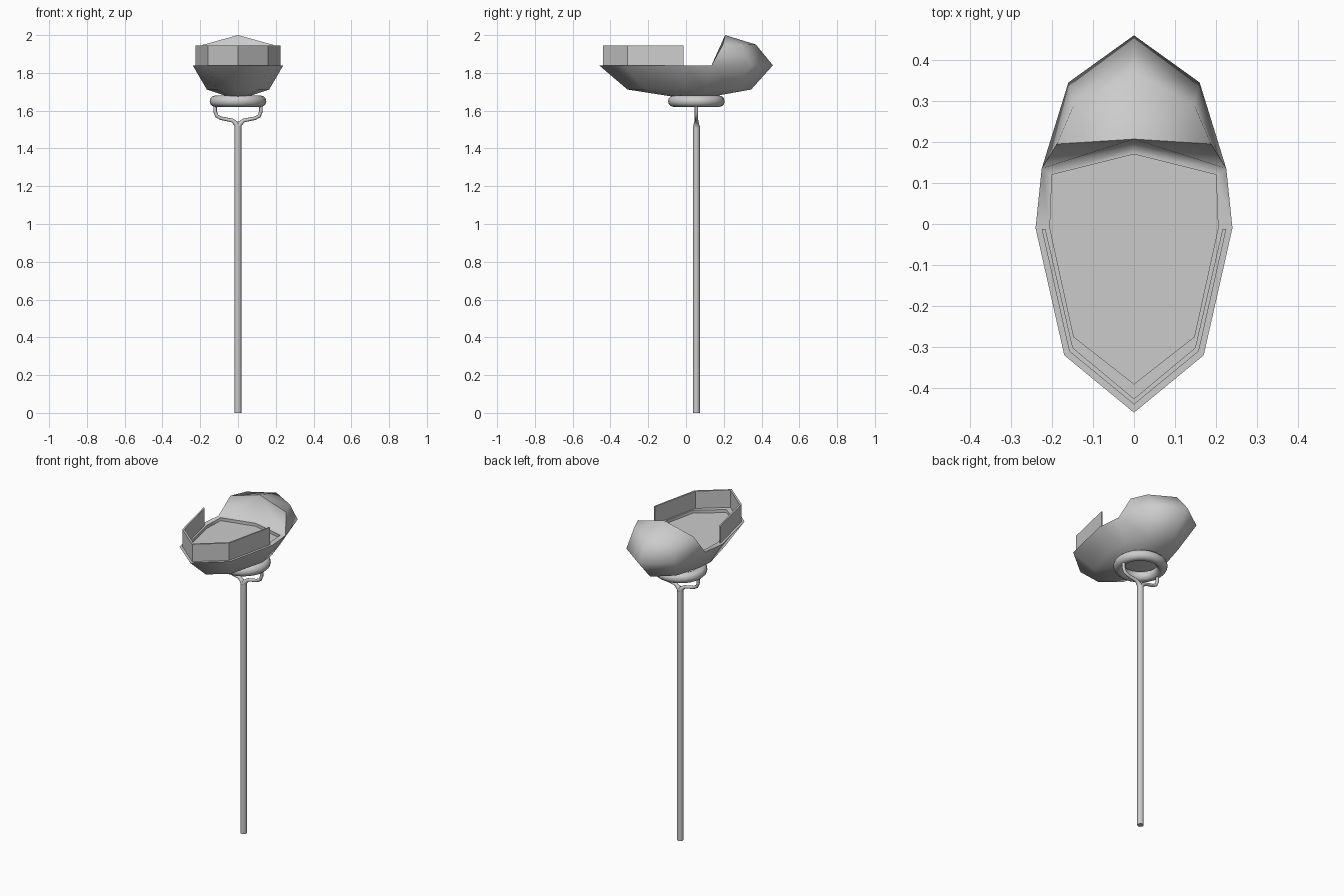
import bpy, bmesh, math

if "Cube" in bpy.data.objects:
    bpy.data.objects.remove(bpy.data.objects["Cube"], do_unlink=True)

GREY = (0.6, 0.6, 0.6, 1)
grey = bpy.data.materials.new("light grey")
grey.use_nodes = True
grey.diffuse_color = GREY
grey.node_tree.nodes["Principled BSDF"].inputs["Base Color"].default_value = GREY

RIM = 1.84      # height of the basket rim
POLE_Y = 0.055  # pole axis


def finish(obj, name, angle):
    obj.name = name
    obj.data.materials.append(grey)
    bpy.ops.object.select_all(action="DESELECT")
    obj.select_set(True)
    bpy.context.view_layer.objects.active = obj
    bpy.ops.object.shade_smooth_by_angle(angle=math.radians(angle))


def mesh_object(bm, name, angle):
    bmesh.ops.recalc_face_normals(bm, faces=bm.faces)
    mesh = bpy.data.meshes.new(name)
    bm.to_mesh(mesh)
    bm.free()
    obj = bpy.data.objects.new(name, mesh)
    bpy.context.collection.objects.link(obj)
    finish(obj, name, angle)


def loop(half):
    """Full outline from the half that runs front tip to back tip."""
    return half + [(-x, y) for x, y in reversed(half[1:-1])]


def ring(bm, points, z):
    return [bm.verts.new((x, y, z)) for x, y in points]


def bridge(bm, a, b):
    n = len(a)
    for i in range(n):
        j = (i + 1) % n
        bm.faces.new((a[i], a[j], b[j], b[i]))


# Basket shell with recessed floor and closed hood
bm = bmesh.new()
rim = ring(bm, loop([(0, -.46), (.17, -.32), (.24, -.01), (.225, .135), (.16, .345), (0, .46)]), RIM)
belly = ring(bm, loop([(0, -.31), (.11, -.22), (.165, 0), (.155, .1), (.11, .25), (0, .345)]), 1.712)
bridge(bm, rim, belly)
keel = bm.verts.new((0, 0.04, 1.657))
for i in range(len(belly)):
    bm.faces.new((belly[i], belly[(i + 1) % len(belly)], keel))

floor_outline = loop([(0, -.39), (.147, -.275), (.205, -.01), (.2, .12), (0, .17)])
lip = ring(bm, floor_outline, RIM)
floor = ring(bm, floor_outline, RIM - .018)
bridge(bm, lip, floor)
bm.faces.new(floor)

wall_foot = bm.verts.new((0, .19, RIM))
deck = rim[:4] + [wall_foot] + rim[7:]
bridge(bm, deck, lip)

# Hood: shoulders, back ridge and peak
peak = bm.verts.new((0, .207, 2))
ridge = bm.verts.new((0, .37, 1.95))
for side, low in ((1, rim[3:6]), (-1, [rim[7], rim[6], rim[5]])):
    shoulder = bm.verts.new((side * .188, .195, 1.948))
    bend = bm.verts.new((side * .147, .29, 1.948))
    bm.faces.new((low[0], low[1], bend, shoulder))
    bm.faces.new((low[1], low[2], ridge, bend))
    bm.faces.new((shoulder, bend, peak))
    bm.faces.new((bend, ridge, peak))
    bm.faces.new((low[0], shoulder, peak, wall_foot))
mesh_object(bm, "basket_shell", 80)

# Thin guard around the front half of the rim
outer = [(-.225, -.012), (-.158, -.31), (0, -.44), (.158, -.31), (.225, -.012)]
inner = [(-.216, -.012), (-.149, -.302), (0, -.426), (.149, -.302), (.216, -.012)]
bm = bmesh.new()
strip = outer + inner[::-1]
low, high = ring(bm, strip, RIM), ring(bm, strip, 1.945)
bridge(bm, low, high)
for row in (low, high):
    for i in range(4):
        bm.faces.new((row[i], row[i + 1], row[8 - i], row[9 - i]))
mesh_object(bm, "front_guard", 20)

# Support ring under the basket
bpy.ops.mesh.primitive_torus_add(major_segments=24, minor_segments=12, major_radius=.12,
                                 minor_radius=.03, location=(0, POLE_Y, 1.65))
finish(bpy.context.object, "support_ring", 50)

# Pole
bpy.ops.mesh.primitive_cylinder_add(vertices=12, radius=.018, depth=1.52,
                                    location=(0, POLE_Y, .76))
finish(bpy.context.object, "pole", 50)

# Forked arms that taper out of the pole top
ARM = [(0, 1.505, .0175), (.008, 1.53, .0145), (.03, 1.548, .01), (.09, 1.56, .0095),
       (.112, 1.572, .0095), (.121, 1.595, .0095), (.122, 1.645, .0095)]
for side, name in ((1, "left_arm"), (-1, "right_arm")):
    curve = bpy.data.curves.new(name, "CURVE")
    curve.dimensions = "3D"
    curve.bevel_depth = 1
    curve.bevel_resolution = 2
    curve.use_fill_caps = True
    spline = curve.splines.new("POLY")
    spline.points.add(len(ARM) - 1)
    for point, (x, z, radius) in zip(spline.points, ARM):
        point.co = (side * x, POLE_Y, z, 1)
        point.radius = radius
    obj = bpy.data.objects.new(name, curve)
    bpy.context.collection.objects.link(obj)
    bpy.ops.object.select_all(action="DESELECT")
    obj.select_set(True)
    bpy.context.view_layer.objects.active = obj
    bpy.ops.object.convert(target="MESH")
    finish(bpy.context.object, name, 50)
